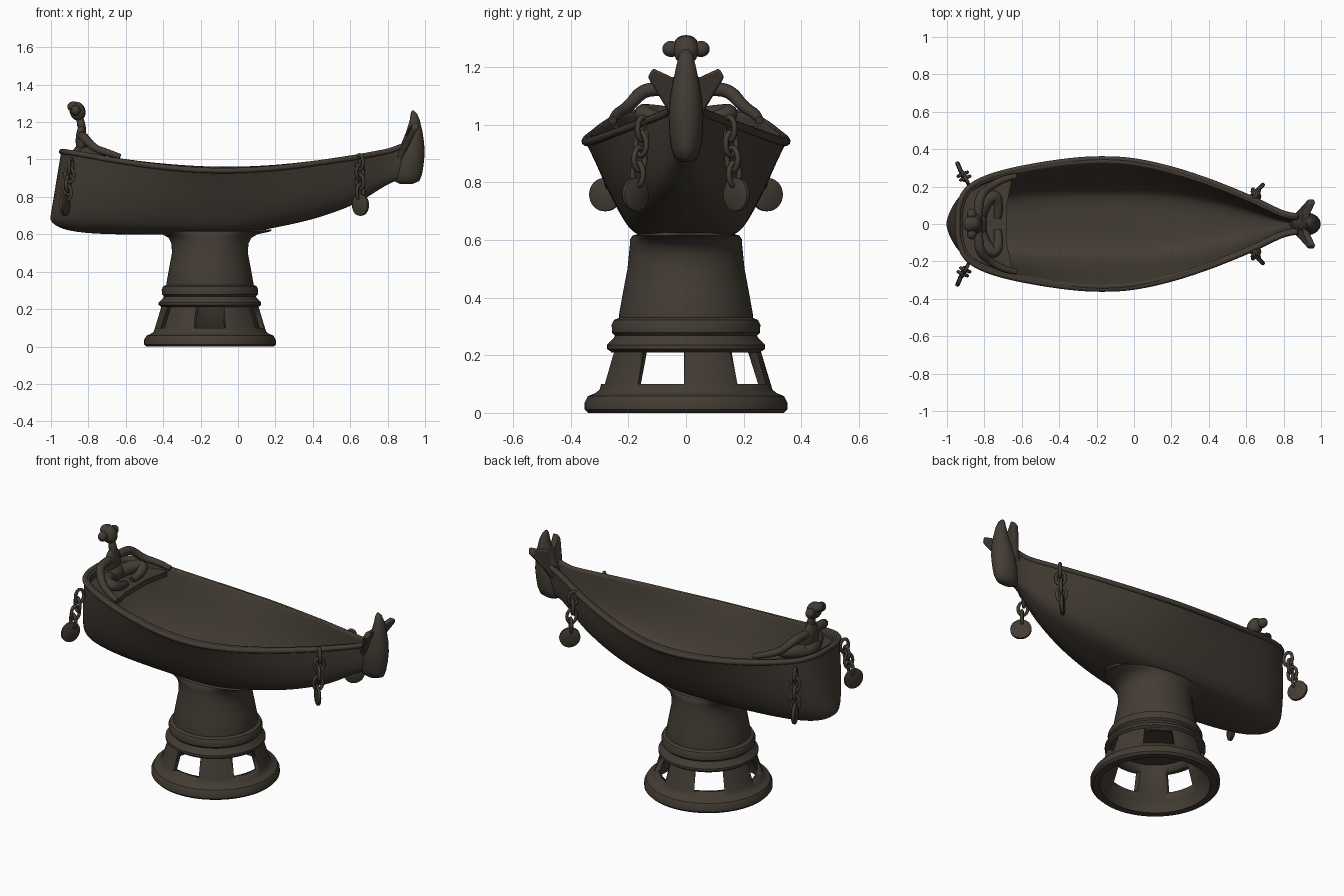
import bpy, bmesh, math
from mathutils import Vector, Matrix

cube = bpy.data.objects.get("Cube")
if cube:
    bpy.data.objects.remove(cube, do_unlink=True)

COLOR = (0.056, 0.045, 0.034, 1)
bronze = bpy.data.materials.new("dark_bronze")
bronze.use_nodes = True
bronze.diffuse_color = COLOR
shader = bronze.node_tree.nodes["Principled BSDF"]
shader.inputs["Base Color"].default_value = COLOR
shader.inputs["Roughness"].default_value = 0.7


def finish(name, bm, angle=40):
    bmesh.ops.remove_doubles(bm, verts=bm.verts, dist=0.0005)
    bmesh.ops.recalc_face_normals(bm, faces=bm.faces)
    mesh = bpy.data.meshes.new(name)
    bm.to_mesh(mesh)
    bm.free()
    mesh.materials.append(bronze)
    ob = bpy.data.objects.new(name, mesh)
    bpy.context.collection.objects.link(ob)
    for other in bpy.context.selected_objects:
        other.select_set(False)
    ob.select_set(True)
    bpy.context.view_layer.objects.active = ob
    bpy.ops.object.shade_smooth_by_angle(angle=math.radians(angle))
    return ob


def skin(bm, rings, closed=True, caps=False):
    rows = [[bm.verts.new(p) for p in ring] for ring in rings]
    n = len(rows[0])
    for a, b in zip(rows, rows[1:]):
        for i in range(n if closed else n - 1):
            j = (i + 1) % n
            bm.faces.new((a[i], a[j], b[j], b[i]))
    if caps:
        bm.faces.new(rows[0])
        bm.faces.new(rows[-1])


def ellipse(cx, cy, z, rx, ry, n=48):
    return [(cx + rx * math.cos(math.tau * i / n), cy + ry * math.sin(math.tau * i / n), z)
            for i in range(n)]


def ball(bm, loc, size, tilt=0):
    m = Matrix.Translation(loc) @ Matrix.Rotation(tilt, 4, 'Y') @ Matrix.Diagonal((*size, 1))
    bmesh.ops.create_uvsphere(bm, u_segments=20, v_segments=12, radius=1, matrix=m)


def tube(name, points, radii, cyclic=False):
    curve = bpy.data.curves.new(name, 'CURVE')
    curve.dimensions = '3D'
    curve.bevel_depth = 1
    curve.bevel_resolution = 3
    curve.use_fill_caps = True
    sp = curve.splines.new('NURBS')
    sp.points.add(len(points) - 1)
    for p, co, r in zip(sp.points, points, radii):
        p.co = (*co, 1)
        p.radius = r
    sp.use_endpoint_u = True
    sp.order_u = 3
    sp.resolution_u = 5
    curve.materials.append(bronze)
    ob = bpy.data.objects.new(name, curve)
    bpy.context.collection.objects.link(ob)
    return ob


def add_modifier(ob, kind, **settings):
    mod = ob.modifiers.new(kind.title(), kind)
    for key, value in settings.items():
        setattr(mod, key, value)


# Pedestal: turned profile (radius, height, x stretch), hollow underneath
CX = -0.15
profile = [(0, .25, 1), (.215, .25, 1), (.225, .21, 1), (.262, .1, 1), (.29, .07, 1), (.3, 0, 1),
           (.34, 0, 1), (.352, .012, 1), (.352, .035, 1), (.34, .058, 1), (.315, .068, 1),
           (.3, .08, 1), (.294, .1, 1), (.26, .212, 1), (.274, .222, 1), (.274, .236, 1),
           (.25, .26, 1), (.246, .268, 1), (.256, .278, 1), (.258, .305, 1), (.25, .322, 1),
           (.232, .33, 1), (.232, .342, 1), (.218, .42, 1), (.203, .5, 1), (.198, .55, 1.04),
           (.195, .58, 1.13), (.195, .6, 1.3), (.185, .615, 1.75), (.15, .625, 2.2), (0, .625, 1)]
bm = bmesh.new()
skin(bm, [ellipse(CX, 0, z, r * sx, r, 64) for r, z, sx in profile])
pedestal = finish("pedestal", bm, 35)

# Five tapered openings through the base wall
bm = bmesh.new()
for k in range(5):
    turn = Matrix.Translation((CX, 0, 0)) @ Matrix.Rotation(-math.pi / 2 + k * math.tau / 5, 4, 'Z')
    rings = []
    for z, half in ((.1, .084), (.21, .074)):
        rings.append([turn @ Vector(p) for p in
                      ((.17, -half, z), (.37, -half, z), (.37, half, z), (.17, half, z))])
    skin(bm, rings, caps=True)
cutter = finish("opening_cutter", bm)
cutter.hide_render = True
cutter.hide_viewport = True
add_modifier(pedestal, 'BOOLEAN', object=cutter, operation='DIFFERENCE', solver='EXACT')

# Hull stations: x, half width, rim height, keel height
stations = [(-.945, 0, 1.05, .69), (-.942, .07, 1.05, .675), (-.93, .13, 1.05, .655),
            (-.9, .19, 1.045, .63), (-.83, .24, 1.035, .61), (-.7, .285, 1.01, .6),
            (-.5, .325, .978, .598), (-.3, .352, .957, .598), (-.15, .357, .948, .598),
            (0, .348, .948, .6), (.2, .304, .96, .635), (.4, .238, .985, .678),
            (.55, .178, 1.007, .73), (.65, .135, 1.023, .772), (.74, .09, 1.04, .83),
            (.82, .055, 1.055, .88), (.88, .05, 1.08, .895)]
heights = [0, .0, .03, .08, .15, .3, .5, .7, .86, 1]
mid_shape = [0, .25, .42, .51, .575, .66, .765, .85, .925, 1]
round_shape = [0, .22, .42, .56, .67, .79, .88, .94, .97, 1]


def section(x, w, rim, keel):
    blend = math.exp(-((x + .15) / .4) ** 2)
    stern = max(0, min(1, (-.6 - x) / .34)) ** 2
    half = []
    for t, m, r in zip(heights, mid_shape, round_shape):
        f = m * blend + r * (1 - blend)
        half.append((x - .06 * stern * (1 - t), w * f, keel + (rim - keel) * t))
    return [(a, -b, c) for a, b, c in reversed(half[1:])] + half


bm = bmesh.new()
skin(bm, [section(*s) for s in stations], closed=False)
hull = finish("hull", bm, 180)
add_modifier(hull, 'SUBSURF', levels=2, render_levels=2)
add_modifier(hull, 'SOLIDIFY', thickness=.028, offset=-1)

# Rounded gunwale running round the stern
side = [(x, w - .008, rim - .008) for x, w, rim, _ in stations]
loop = [(x, -w, z) for x, w, z in reversed(side[1:])] + side[1:]
tube("gunwale", loop, [.015] * len(loop))

# Stern seat closing the end of the hull
outline = [(x + .012, w - .03) for x, w, _, _ in stations[1:5]] + [(-.7, .25), (-.65, .25), (-.68, .1)]
outline += [(x, -y) for x, y in reversed(outline)]
bm = bmesh.new()
skin(bm, [[(x, y, z) for x, y in outline] for z in (.965, .995)], caps=True)
finish("stern_seat", bm)

# Prow fin: stacked ellipses (height, x centre, x half, y half)
fin = [(.87, .9, .035, .02), (.885, .902, .068, .04), (.92, .91, .074, .052), (.97, .917, .075, .058),
       (1.03, .925, .073, .06), (1.09, .935, .06, .056), (1.15, .943, .043, .045),
       (1.21, .945, .027, .032), (1.245, .94, .017, .022), (1.262, .935, .005, .008)]
bm = bmesh.new()
skin(bm, [ellipse(cx, 0, z, rx, ry, 24) for z, cx, rx, ry in fin], caps=True)
finish("prow_fin", bm, 60)

# Flared collar behind the fin
fan = [(.045, 1.0), (.07, 1.06), (.133, 1.165), (.115, 1.195), (.05, 1.165)]
fan += [(-y, z) for y, z in reversed(fan)]
bm = bmesh.new()
skin(bm, [[(.83 + .4 * (z - 1) + d + .25 * abs(y), y, z) for y, z in fan] for d in (0, .035)], caps=True)
collar = finish("prow_collar", bm)
add_modifier(collar, 'BEVEL', width=.008, segments=2)


# Hanging chains with round discs
def oval_link(bm, m, length=.04, width=.026, wire=.0095, n=20):
    rings = []
    for i in range(n + 1):
        a = math.tau * i / n
        d = Vector((math.cos(a), 0, math.sin(a)))
        c = Vector((width * d.x, 0, length * d.z))
        rings.append([m @ (c + wire * (math.cos(b) * d + math.sin(b) * Vector((0, 1, 0))))
                      for b in (math.tau * j / 8 for j in range(8))])
    skin(bm, rings)


def pendant(name, top, bottom, heading):
    top, bottom = Vector(top), Vector(bottom)
    bm = bmesh.new()
    for i in range(4):
        m = Matrix.Translation(top.lerp(bottom, i * .23)) @ Matrix.Rotation(heading + i * math.pi / 2, 4, 'Z')
        oval_link(bm, m)
    turn = Matrix.Translation(bottom) @ Matrix.Rotation(heading, 4, 'Z') @ Matrix.Rotation(math.pi / 2, 4, 'X')
    ends = [[turn @ Vector(p) for p in ellipse(0, 0, z, r, r, 32)]
            for z, r in ((-.012, .048), (-.007, .058), (.007, .058), (.012, .048))]
    skin(bm, ends, caps=True)
    finish(name, bm, 50)


for label, s in (("left", 1), ("right", -1)):
    pendant(f"bow_chain_{label}", (.65, s * .15, .985), (.655, s * .175, .757), s * math.radians(45))
    pendant(f"stern_chain_{label}", (-.895, s * .235, .965), (-.925, s * .28, .757), s * math.radians(113))

    # Limbs of the seated figure
    tube(f"arm_{label}", [(-.835, s * .04, 1.125), (-.83, s * .1, 1.125), (-.82, s * .155, 1.115),
                          (-.77, s * .2, 1.06), (-.69, s * .245, 1.035), (-.63, s * .255, 1.015)],
         [.024, .026, .024, .021, .019, .015])
    tube(f"leg_{label}", [(-.83, s * .04, 1.02), (-.8, s * .12, 1.035), (-.74, s * .16, 1.04),
                          (-.72, s * .09, 1.015), (-.73, s * .03, 1.005)],
         [.04, .038, .032, .025, .02])

# Seated figure: torso, neck and head with side buns
bm = bmesh.new()
ball(bm, (-.835, 0, 1.03), (.05, .075, .05))
ball(bm, (-.838, 0, 1.1), (.03, .062, .085))
ball(bm, (-.838, 0, 1.185), (.022, .024, .06), -.2)
finish("figure_torso", bm, 60)
bm = bmesh.new()
ball(bm, (-.858, 0, 1.258), (.042, .044, .052), -.35)
ball(bm, (-.88, 0, 1.283), (.033, .04, .027))
for s in (1, -1):
    ball(bm, (-.868, s * .052, 1.262), (.026, .03, .028))
finish("figure_head", bm, 60)
